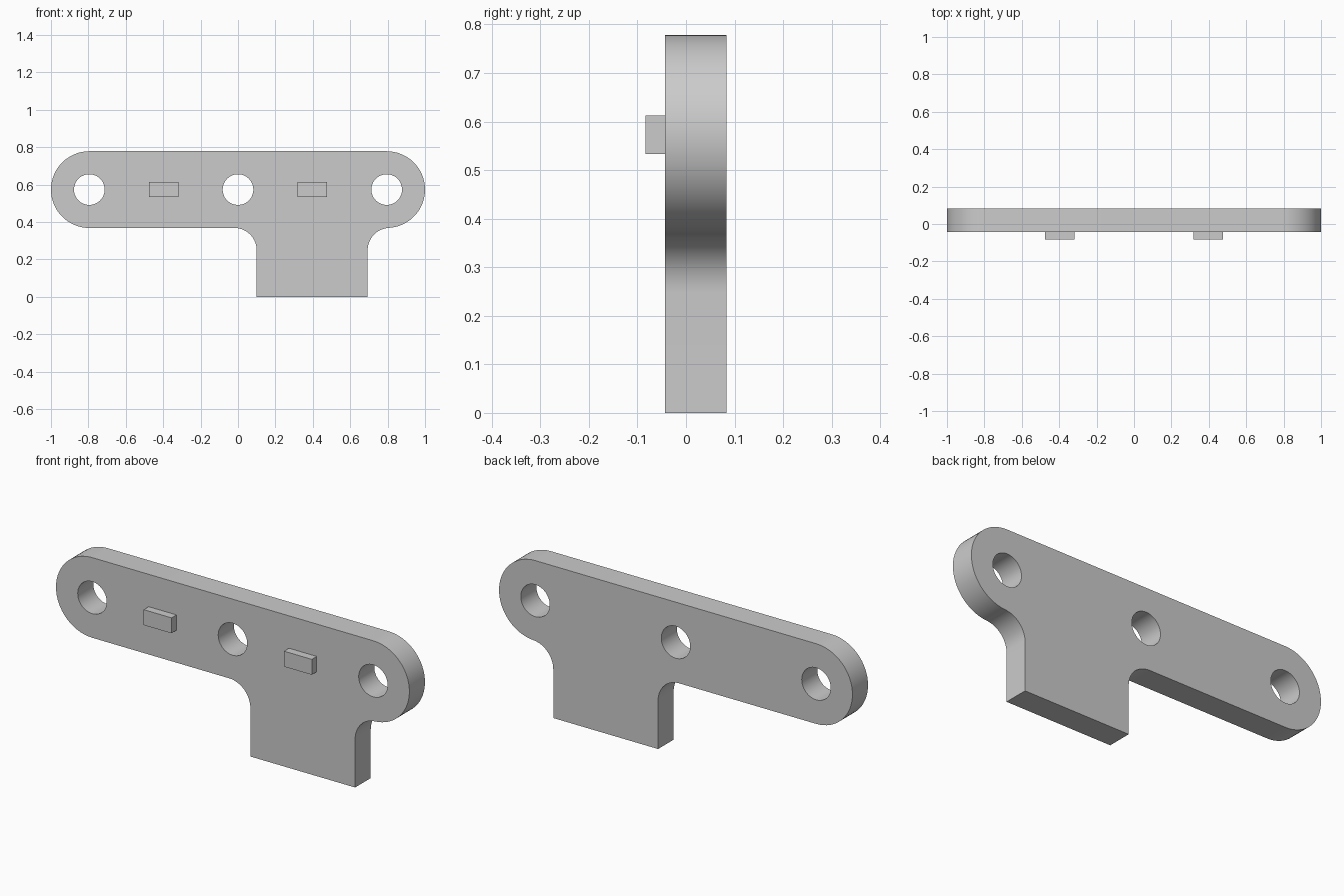
import bpy
import bmesh
from math import cos, sin, pi, sqrt, atan2

cube = bpy.data.objects.get("Cube")
if cube:
    bpy.data.objects.remove(cube, do_unlink=True)

grey = bpy.data.materials.new("plain grey")
grey.use_nodes = True
colour = (0.6, 0.6, 0.6, 1)
grey.diffuse_color = colour
grey.node_tree.nodes["Principled BSDF"].inputs["Base Color"].default_value = colour

FRONT, BACK = -0.043, 0.083
END_X, BAR_Z, BAR_R = 0.795, 0.573, 0.205
HOLE_R, FILLET = 0.082, 0.12
STEM_L, STEM_R = 0.1, 0.693


def arc(cx, cz, r, a0, a1, n=32):
    return [(cx + r * cos(a0 + (a1 - a0) * i / n),
             cz + r * sin(a0 + (a1 - a0) * i / n)) for i in range(n + 1)]


def finish(name, bm):
    bmesh.ops.recalc_face_normals(bm, faces=bm.faces)
    mesh = bpy.data.meshes.new(name)
    bm.to_mesh(mesh)
    bm.free()
    mesh.materials.append(grey)
    obj = bpy.data.objects.new(name, mesh)
    bpy.context.collection.objects.link(obj)
    return obj


# Plate outline: rounded bar with a filleted stem, clockwise from lower left
bar_bottom = BAR_Z - BAR_R
left_fillet = arc(STEM_L - FILLET, bar_bottom - FILLET, FILLET, pi / 2, 0, 16)

# The right fillet is tangent to the stem and the rounded bar end
fx = STEM_R + FILLET
fz = BAR_Z - sqrt((BAR_R + FILLET) ** 2 - (fx - END_X) ** 2)
touch = atan2(BAR_Z - fz, END_X - fx)
right_fillet = arc(fx, fz, FILLET, pi, touch, 16)

outline = (left_fillet + [(STEM_L, 0), (STEM_R, 0)] + right_fillet
           + arc(END_X, BAR_Z, BAR_R, touch - pi, pi / 2)[1:]
           + arc(-END_X, BAR_Z, BAR_R, pi / 2, 3 * pi / 2))
holes = [arc(x, BAR_Z, HOLE_R, 0, 2 * pi, 48)[:-1] for x in (-END_X, 0, END_X)]

# Plate: fill between outline and holes, then thicken
bm = bmesh.new()
for loop in [outline] + holes:
    verts = [bm.verts.new((x, FRONT, z)) for x, z in loop]
    for i, v in enumerate(verts):
        bm.edges.new((v, verts[i - 1]))
bmesh.ops.triangle_fill(bm, edges=bm.edges[:], use_beauty=True, normal=(0, -1, 0))
thick = bmesh.ops.extrude_face_region(bm, geom=bm.faces[:], use_keep_orig=True)
moved = [g for g in thick["geom"] if isinstance(g, bmesh.types.BMVert)]
bmesh.ops.translate(bm, verts=moved, vec=(0, BACK - FRONT, 0))
plate = finish("mounting_plate", bm)
bpy.context.view_layer.objects.active = plate
plate.select_set(True)
bpy.ops.object.shade_smooth_by_angle()

# Locating tabs on the front face
for name, x in (("right_tab", -0.397), ("left_tab", 0.397)):
    bm = bmesh.new()
    bmesh.ops.create_cube(bm, size=1)
    bmesh.ops.scale(bm, verts=bm.verts, vec=(0.157, 0.045, 0.079))
    bmesh.ops.translate(bm, verts=bm.verts, vec=(x, FRONT - 0.0175, BAR_Z))
    finish(name, bm)
